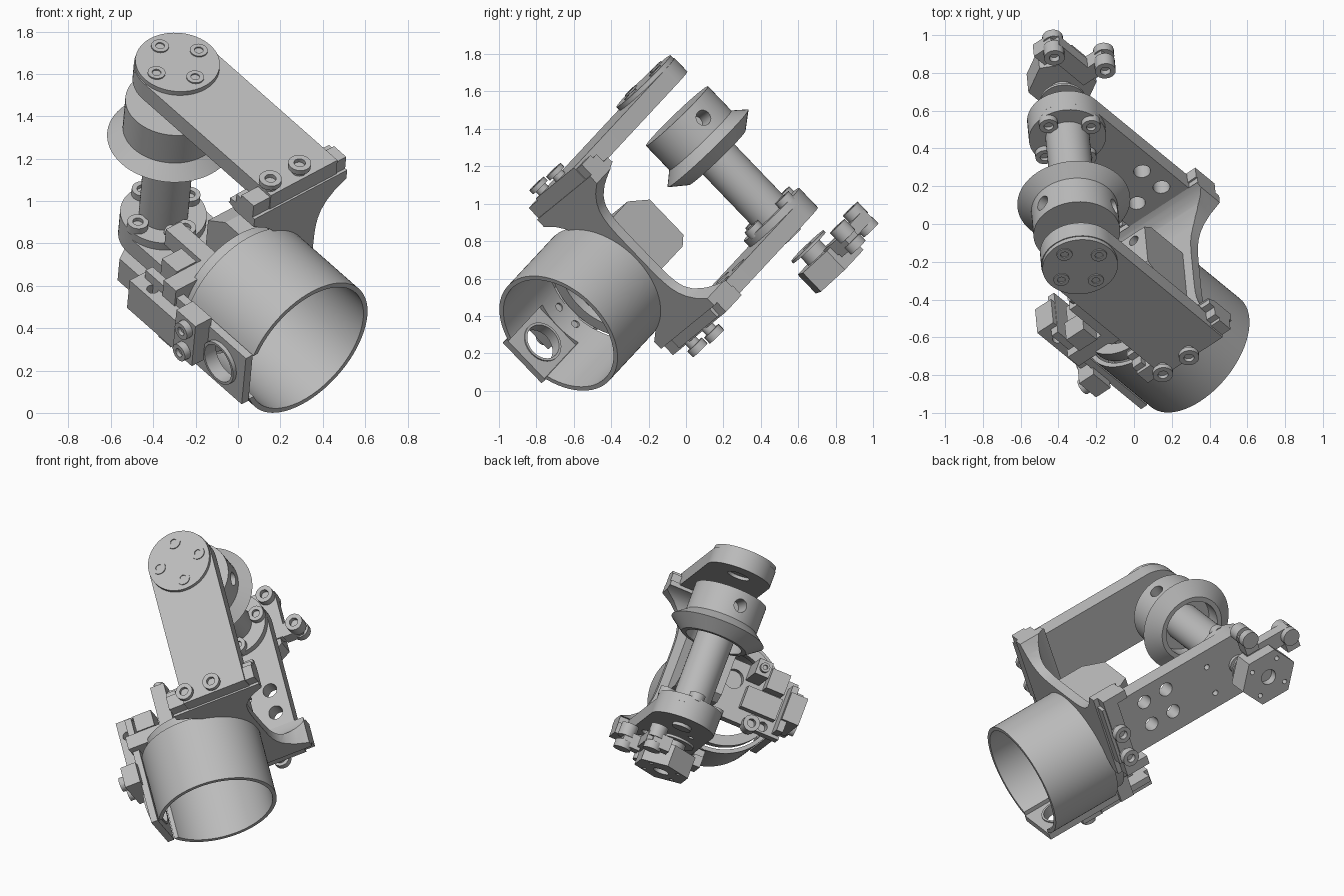
import bpy, bmesh, math
from mathutils import Matrix, Vector

old = bpy.data.objects.get("Cube")
if old:
    bpy.data.objects.remove(old, do_unlink=True)

# Tilted assembly frame: u along the arms, w across them, a along the pin
U = Vector((-0.639, 0.524, 0.563)).normalized()
A = Vector((-0.07, 0.693, -0.717))
A = (A - U * A.dot(U)).normalized()
W = A.cross(U)
FRAME = Matrix.Translation((0.326, -0.682, 0.307)) @ Matrix((U, W, A)).transposed().to_4x4()

grey = bpy.data.materials.new("machined_grey")
grey.use_nodes = True
grey.diffuse_color = (0.5, 0.5, 0.5, 1)
grey.node_tree.nodes["Principled BSDF"].inputs["Base Color"].default_value = (0.5, 0.5, 0.5, 1)
parts = []


def place(p, q, h, axis):
    """Map a flat point and a height along the axis into (u, w, a)."""
    return {"a": (p, q, h), "w": (q, h, p), "u": (h, p, q)}[axis]


def finish(name, bm, cutter=False):
    bmesh.ops.remove_doubles(bm, verts=bm.verts, dist=1e-5)
    bmesh.ops.dissolve_degenerate(bm, edges=bm.edges, dist=1e-5)
    bmesh.ops.recalc_face_normals(bm, faces=bm.faces)
    me = bpy.data.meshes.new(name)
    bm.to_mesh(me)
    bm.free()
    me.materials.append(grey)
    ob = bpy.data.objects.new(name, me)
    bpy.context.scene.collection.objects.link(ob)
    ob.matrix_world = FRAME
    ob.hide_render = cutter
    if not cutter:
        parts.append(ob)
    return ob


def prism(name, pts, h0, h1, axis, cutter=False):
    bm = bmesh.new()
    ends = [[bm.verts.new(place(p, q, h, axis)) for p, q in pts] for h in (h0, h1)]
    for e in ends:
        bm.faces.new(e)
    n = len(pts)
    for i in range(n):
        j = (i + 1) % n
        bm.faces.new((ends[0][i], ends[0][j], ends[1][j], ends[1][i]))
    return finish(name, bm, cutter)


def box(name, u, w, a, cutter=False):
    return prism(name, [(u[0], w[0]), (u[1], w[0]), (u[1], w[1]), (u[0], w[1])], a[0], a[1], "a", cutter)


def lathe(name, prof, centre, axis, seg=48):
    """Spin a closed (radius, height) loop about an axis through the centre."""
    bm = bmesh.new()
    rings = []
    for k in range(seg):
        t = math.tau * k / seg
        rings.append([bm.verts.new(Vector(place(r * math.cos(t), r * math.sin(t), h, axis))
                                   + Vector(place(*centre, 0, axis))) for r, h in prof])
    n = len(prof)
    for k in range(seg):
        r0, r1 = rings[k], rings[(k + 1) % seg]
        for i in range(n):
            j = (i + 1) % n
            if prof[i][0] > 0 or prof[j][0] > 0:
                bm.faces.new((r0[i], r0[j], r1[j], r1[i]))
    return finish(name, bm)


def rod(name, r, h0, h1, centre, axis, seg=48, inner=0):
    return lathe(name, [(inner, h0), (r, h0), (r, h1), (inner, h1)], centre, axis, seg)


def drill(r, h0, h1, centre, axis):
    pts = [(centre[0] + r * math.cos(math.tau * k / 24), centre[1] + r * math.sin(math.tau * k / 24))
           for k in range(24)]
    return prism("cutter", pts, h0, h1, axis, True)


def cut(ob, cutters):
    for c in cutters:
        m = ob.modifiers.new("cut", "BOOLEAN")
        m.operation, m.solver, m.object = "DIFFERENCE", "EXACT", c
    bpy.context.view_layer.update()
    dg = bpy.context.evaluated_depsgraph_get()
    me = bpy.data.meshes.new_from_object(ob.evaluated_get(dg))
    ob.modifiers.clear()
    ob.data = me
    for c in cutters:
        bpy.data.objects.remove(c, do_unlink=True)


def bolt(name, centre, axis, seat, top, r=0.052, neck=1):
    """Round head on a neck, with a recessed socket at the top."""
    mid, deep = (seat + top) / 2, top + (seat - top) * 0.4
    lathe(name, [(0, seat), (r * neck, seat), (r * neck, mid), (r, mid), (r, top),
                 (r * 0.5, top), (r * 0.5, deep), (0, deep)], centre, axis, 20)


def screw_holes():
    return [drill(0.022, -0.5, -0.2, (s * 0.063, 0.415), "w") for s in (-1, 1)]


# Holder tube with a slot on one side
tube = rod("holder_tube", 0.371, 0, 0.46, (0, 0), "u", 72, 0.346)
cut(tube, [box("cutter", (-0.1, 0.32), (-0.5, -0.25), (-0.14, 0.14), True)] + screw_holes())
rod("holder_back_ring", 0.335, 0.46, 0.53, (0, 0), "u", 72, 0.27)

# Flat side plate with a port and screw holes
side = box("side_plate", (0, 0.74), (-0.39, -0.348), (-0.15, 0.15))
cut(side, [drill(0.1, -0.5, -0.2, (0, 0.167), "w")] + screw_holes())
rod("port_ring", 0.112, -0.41, -0.34, (0, 0.167), "w", 40, 0.098)

# Yoke with filleted arms, waisted on both sides
yoke = [(-0.5, 0.44), (0.46, 0.44), (0.46, 0.62), (0.42, 0.62)]
for s, c in ((1, 0.26), (-1, -0.31)):
    arc = [(c + s * 0.16 * math.sin(k * math.pi / 16), 0.66 - 0.16 * math.cos(k * math.pi / 16))
           for k in range(8)]
    yoke += arc[::-1] if s > 0 else arc
yoke += [(-0.47, 0.62), (-0.5, 0.62)]
body = prism("yoke", yoke, 0, 0.57, "w")
waist = [(0.395 + 0.18 * abs(k / 10) ** 5, -0.02 + 0.043 * k) for k in range(-10, 11)]
waist = [(0.8, -0.45)] + waist + [(0.8, 0.41)]
cut(body, [prism("cutter", waist, 0.3, 0.8, "u", True),
           prism("cutter", [(0.57 - w, a) for w, a in waist], 0.3, 0.8, "u", True)])
for nm, a0, a1, u0, u1 in (("front", -0.575, -0.46, 0.455, 0.58), ("rear", 0.44, 0.53, 0.47, 0.63)):
    box(nm + "_yoke_foot", (u0, u0 + 0.09), (0, 0.57), (a0, a1))
    for w0, w1 in ((0, 0.06), (0.51, 0.57)):
        box(nm + "_yoke_tab", (u0, u1), (w0, w1), (a0 + 0.02, a1))

# Arm plates with rounded pin ends
PU, PW = 1.388, 0.306


def arm(name, a0, a1):
    pts = [(0.45, PW - 0.205), (PU, PW - 0.205)]
    pts += [(PU + 0.205 * math.sin(k * math.pi / 24), PW - 0.205 * math.cos(k * math.pi / 24))
            for k in range(1, 24)]
    return prism(name, pts + [(PU, PW + 0.205), (0.45, PW + 0.205)], a0, a1, "a")


front = arm("front_arm", -0.59, -0.49)
cut(front, [drill(0.07, -0.51, -0.4, (PU, PW), "a")])
rear = arm("rear_arm", 0.42, 0.52)
cut(rear, [drill(0.045, 0.3, 0.7, (u, w), "a") for u in (0.73, 0.89) for w in (0.24, 0.41)]
    + [drill(0.018, 0.48, 0.7, (1.19, w), "a") for w in (0.2, 0.4)])
for w in (0.135, 0.315):
    bolt("front_arm_bolt", (0.5, w), "a", -0.59, -0.645, 0.054, 0.65)
    bolt("rear_arm_bolt", (0.5, w + 0.02), "a", 0.52, 0.605, 0.054, 0.65)

# Pin cap and rear pin flange with bolts
rod("pin_cap", 0.2, -0.615, -0.58, (PU, PW), "a", 64)
rod("pin_flange", 0.205, 0.375, 0.425, (PU, PW), "a", 64)
for k in range(4):
    du, dw = math.cos(k * math.pi / 2), math.sin(k * math.pi / 2)
    bolt("cap_bolt", (PU + 0.13 * du, PW + 0.13 * dw), "a", -0.6, -0.622, 0.042)
    bolt("flange_bolt", (PU + 0.16 * du, PW + 0.16 * dw), "a", 0.39, 0.34, 0.05)

# Spool with conical rim, two radial holes and shaft
spool = lathe("spool", [(0, -0.356), (0.23, -0.356), (0.23, -0.175), (0.3, -0.116), (0.21, -0.045),
                        (0.18, -0.045), (0.18, -0.15), (0, -0.15)], (PU, PW), "a", 64)
holes = []
for deg in (-11, 105):
    c = drill(0.042, 0.1, 0.35, (-0.265, 0), "w")
    c.data.transform(Matrix.Translation((PU, PW, 0)) @ Matrix.Rotation(math.radians(deg - 90), 4, "Z"))
    holes.append(c)
cut(spool, holes)
rod("shaft", 0.117, -0.2, 0.4, (PU, PW), "a")
rod("shaft_end", 0.06, 0.4, 0.54, (PU, PW), "a", 32)

# Drive block sitting inside the yoke
block = prism("drive_block", [(-0.24, 0.5), (0.14, 0.5), (0.14, 0.76), (0.1, 0.82), (-0.16, 0.82), (-0.24, 0.7)],
              0.06, 0.34, "w")
cut(block, [drill(0.03, 0.7, 0.9, (0.26, 0.05), "u")])
base = box("drive_base", (0.51, 0.6), (-0.4, 0.15), (-0.2, 0.17))
cut(base, [drill(0.03, 0.4, 0.7, (-0.28, 0.13), "u"), drill(0.06, 0.55, 0.7, (-0.01, -0.08), "u")])
box("drive_cover", (0.6, 0.67), (-0.33, -0.1), (-0.06, 0.08))
box("drive_clamp", (0.6, 0.71), (-0.32, -0.2), (-0.21, -0.08))
box("drive_cap", (0.58, 0.86), (-0.17, -0.08), (-0.2, -0.1))
bolt("drive_bolt", (-0.2, 0.15), "u", 0.55, 0.66)
bolt("drive_bolt", (-0.125, -0.15), "u", 0.84, 0.89, 0.03)

# Side rail and its end block
rail = box("side_rail", (0.4, 0.77), (-0.46, -0.35), (-0.1, 0.08))
cut(rail, [drill(0.028, -0.2, 0, (0.66, -0.41), "a")])
box("rail_end_block", (0.27, 0.41), (-0.48, -0.38), (-0.2, 0.06))
for a in (-0.14, 0):
    bolt("rail_bolt", (a, 0.33), "w", -0.47, -0.515, 0.045)

# Sensor module beyond the rear arm
EU, EW = 1.43, 0.335
hexa = [(EU + 0.19 * math.cos(k * math.pi / 3), EW + 0.18 * math.sin(k * math.pi / 3)) for k in range(6)]
sensor = prism("sensor_body", hexa, 0.71, 0.85, "a")
cut(sensor, [drill(0.05, 0.8, 1, (EU, EW), "a")]
    + [drill(0.015, 0.8, 1, (EU + s * 0.09, EW + t * 0.09), "a") for s in (-1, 1) for t in (-1, 1)])
rod("sensor_disc", 0.12, 0.63, 0.645, (EU - 0.02, EW - 0.02), "a", 40, 0.03)
rod("sensor_hub", 0.07, 0.645, 0.72, (EU - 0.02, EW - 0.02), "a", 32)
box("sensor_bar", (1.37, 1.69), (0.43, 0.53), (0.7, 0.77))
for u, w in ((1.41, 0.61), (1.67, 0.475)):
    box("sensor_ear", (u - 0.045, u + 0.045), (w - 0.1, w + 0.02), (0.7, 0.79))
    bolt("sensor_bolt", (u, w), "a", 0.73, 0.65, 0.055)
    rod("sensor_nut", 0.055, 0.76, 0.81, (u, w), "a", 20)

# Smooth round surfaces, keep edges sharp
bpy.ops.object.select_all(action="DESELECT")
for ob in parts:
    ob.select_set(True)
bpy.context.view_layer.objects.active = parts[0]
bpy.ops.object.shade_smooth_by_angle(angle=math.radians(30))
